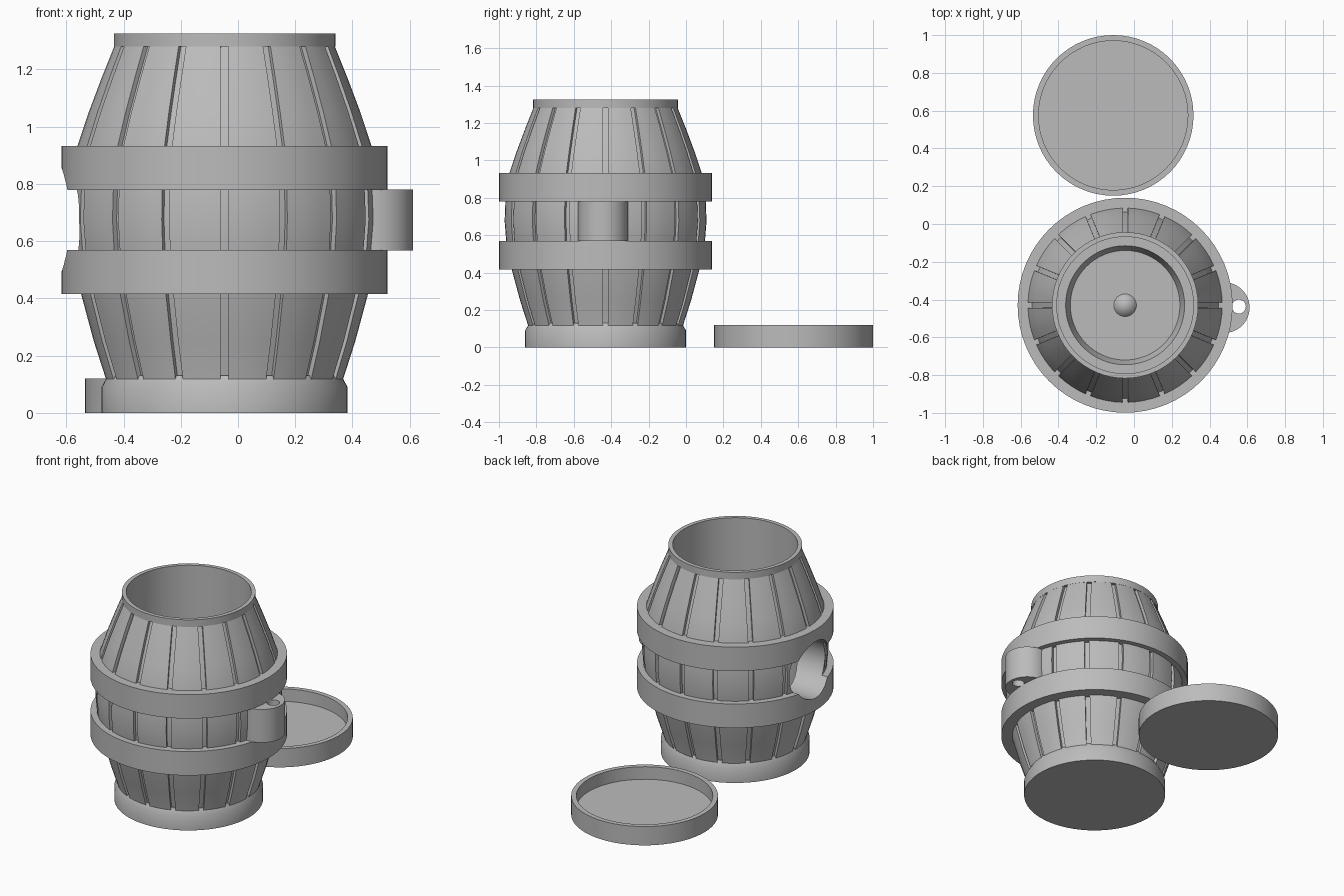
import bpy, bmesh, math
from mathutils import Vector

if "Cube" in bpy.data.objects:
    bpy.data.objects.remove(bpy.data.objects["Cube"], do_unlink=True)

CX, CY = -0.047, -0.43          # barrel axis
HOLE_Z = 0.675
STAVES = 16
CAVITY = 0.362

grey = bpy.data.materials.new("plain_grey")
grey.use_nodes = True
grey.diffuse_color = (0.5, 0.5, 0.5, 1)
grey.node_tree.nodes["Principled BSDF"].inputs["Base Color"].default_value = (0.5, 0.5, 0.5, 1)


def finish(name, bm, loc=(CX, CY, 0)):
    bmesh.ops.recalc_face_normals(bm, faces=bm.faces)
    mesh = bpy.data.meshes.new(name)
    bm.to_mesh(mesh)
    bm.free()
    mesh.materials.append(grey)
    obj = bpy.data.objects.new(name, mesh)
    obj.location = loc
    bpy.context.collection.objects.link(obj)
    return obj


def lathe(name, profile, loc=(CX, CY, 0), seg=64, closed=True):
    """Spin (radius, height) points round z; a closed profile makes a tube."""
    bm = bmesh.new()
    verts = [bm.verts.new((r, 0, z)) for r, z in profile]
    pairs = list(zip(verts, verts[1:]))
    if closed:
        pairs.append((verts[-1], verts[0]))
    edges = [bm.edges.new(p) for p in pairs]
    bmesh.ops.spin(bm, geom=verts + edges, cent=(0, 0, 0), axis=(0, 0, 1),
                   angle=math.tau, steps=seg, use_merge=False)
    bmesh.ops.remove_doubles(bm, verts=bm.verts, dist=1e-4)
    return finish(name, bm, loc)


def tube(name, inner, outer, z0, z1):
    return lathe(name, [(inner, z0), (outer, z0), (outer, z1), (inner, z1)])


def cylinder(name, radius, z0, z1, loc, seg=48):
    return lathe(name, [(0, z0), (radius, z0), (radius, z1), (0, z1)],
                 loc, seg, closed=False)


def cut(obj, *cutters):
    bpy.context.view_layer.objects.active = obj
    for cutter in cutters:
        mod = obj.modifiers.new("cut", 'BOOLEAN')
        mod.operation = 'DIFFERENCE'
        mod.solver = 'EXACT'
        mod.object = cutter
        bpy.ops.object.modifier_apply(modifier=mod.name)


def stave_ring(radius, depth=0.02, width=0.028, parts=4):
    """Cross-section of the barrel with a narrow groove between staves."""
    step = math.tau / STAVES
    half = width / 2 / radius
    pts = []
    for k in range(STAVES):
        a = k * step
        pts += [(radius - depth, a - half), (radius - depth, a + half)]
        for i in range(parts + 1):
            pts.append((radius, a + half + (step - 2 * half) * i / parts))
    return [(r * math.cos(a), r * math.sin(a)) for r, a in pts]


# Grooved barrel body, lofted through cross-sections
levels = [(0.07, 0.405), (0.11, 0.412), (0.25, 0.457), (0.41, 0.5), (0.55, 0.53),
          (0.675, 0.54), (0.8, 0.535), (0.93, 0.515), (1.05, 0.475),
          (1.17, 0.43), (1.28, 0.386)]
bm = bmesh.new()
rings = [[bm.verts.new((x, y, z)) for x, y in stave_ring(r)] for z, r in levels]
for low, high in zip(rings, rings[1:]):
    n = len(low)
    for i in range(n):
        j = (i + 1) % n
        bm.faces.new((low[i], low[j], high[j], high[i]))
bm.faces.new(rings[0])
bm.faces.new(rings[-1])
body = finish("barrel_body", bm)

# Base with stepped floor, and neck
base = lathe("barrel_base", [(0, 0), (0.43, 0), (0.43, 0.09), (0.408, 0.13), (0.315, 0.13),
                             (0.29, 0.05), (0, 0.05)], closed=False)
neck = tube("barrel_neck", CAVITY, 0.387, 1.28, 1.325)
spike = lathe("floor_cone", [(0, 0.05), (0.06, 0.05), (0, 0.13)], seg=24, closed=False)

# Hoops
hoops = [tube(f"{side}_hoop", 0.48, 0.569, z, z + 0.153)
         for side, z in (("lower", 0.416), ("upper", 0.779))]

# Eyelet on the left side
lug = cylinder("side_eyelet", 0.134, 0.568, 0.78, (0.478, -0.443, 0))

# Lid lying behind the barrel
lid = lathe("lid", [(0, 0), (0.425, 0), (0.425, 0.12), (0.395, 0.12),
                    (0.395, 0.04), (0, 0.04)], (-0.11, 0.575, 0), closed=False)

# Openings
cavity_cutter = cylinder("cavity_cutter", CAVITY, -0.2, 1.6, (CX, CY, 0), 64)
eye_cutter = cylinder("eye_cutter", 0.037, 0.4, 1.0, (0.555, -0.437, 0), 24)
hole_cutter = cylinder("side_hole_cutter", 0.18, 0, 0.55, (CX - 0.2, CY, HOLE_Z))
hole_cutter.rotation_euler = (0, -math.pi / 2, 0)
cutters = [cavity_cutter, eye_cutter, hole_cutter]
for c in cutters:
    c.hide_render = True
bpy.context.view_layer.update()

cut(body, cavity_cutter, hole_cutter)
cut(lug, cavity_cutter, eye_cutter)
for hoop in hoops:
    cut(hoop, hole_cutter)
for c in cutters:
    bpy.data.objects.remove(c, do_unlink=True)

# Smooth shading with crisp edges
bpy.ops.object.select_all(action='DESELECT')
for obj in [body, base, neck, spike, lug, lid] + hoops:
    obj.select_set(True)
bpy.context.view_layer.objects.active = body
bpy.ops.object.shade_smooth_by_angle(angle=math.radians(30))
